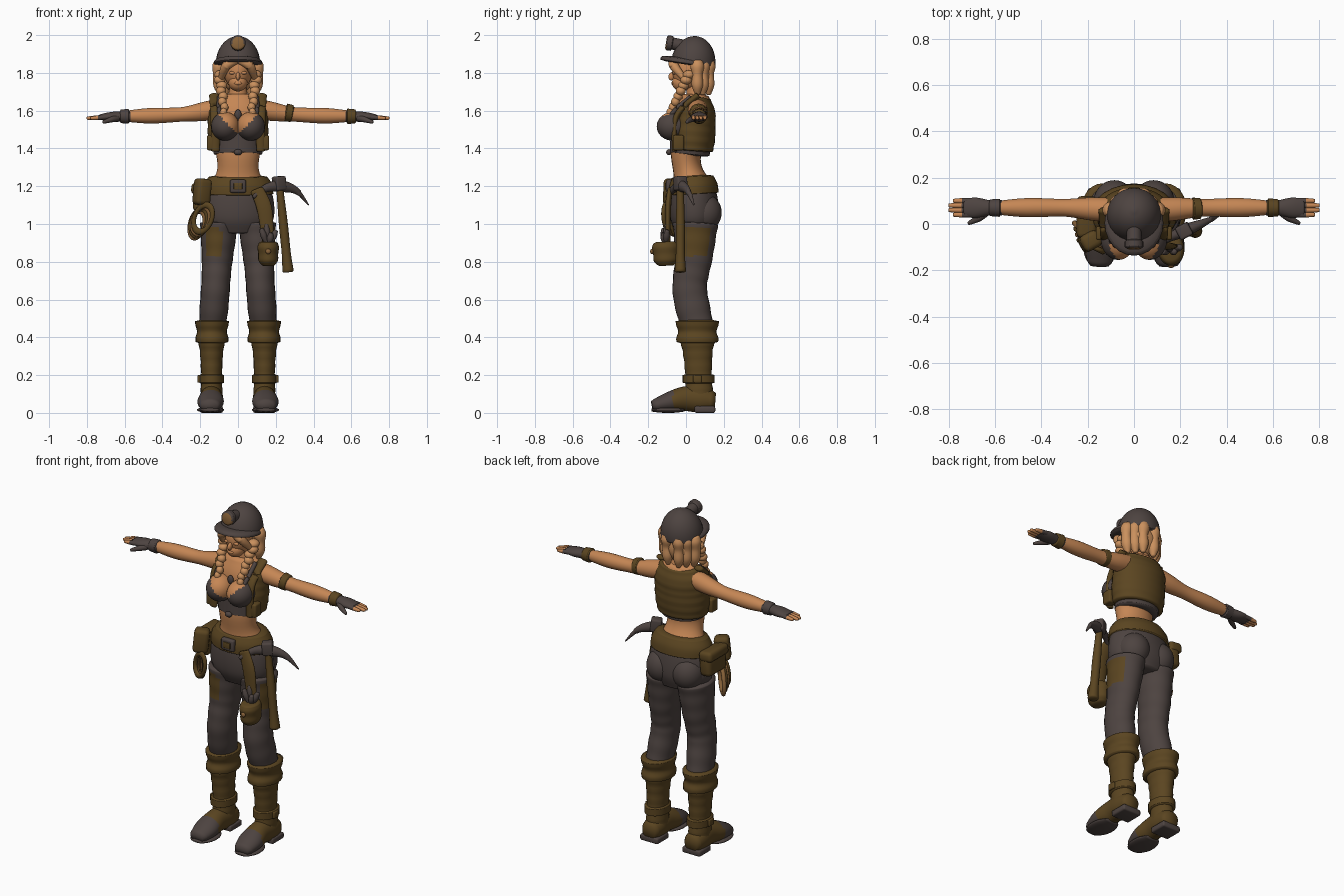
import bpy, bmesh
from math import cos, sin, pi, sqrt
from mathutils import Vector, Matrix, Euler

cube = bpy.data.objects.get("Cube")
if cube:
    bpy.data.objects.remove(cube, do_unlink=True)


def material(name, red, green, blue):
    mat = bpy.data.materials.new(name)
    mat.use_nodes = True
    mat.diffuse_color = (red, green, blue, 1)
    mat.node_tree.nodes["Principled BSDF"].inputs["Base Color"].default_value = mat.diffuse_color
    return mat


skin = material("skin", .56, .24, .09)
hair = material("hair", .59, .28, .11)
charcoal = material("charcoal_cloth", .075, .057, .052)
leather = material("brown_leather", .105, .06, .015)
tan = material("tan_rope", .24, .12, .04)


def finish(name, bm, mats, rule=None):
    """Turn a bmesh into a smooth object; the rule picks the second colour."""
    bmesh.ops.recalc_face_normals(bm, faces=bm.faces)
    for face in bm.faces:
        face.smooth = True
        if rule:
            face.material_index = int(rule(face.calc_center_median()))
    mesh = bpy.data.meshes.new(name)
    bm.to_mesh(mesh)
    bm.free()
    for mat in mats if isinstance(mats, tuple) else (mats,):
        mesh.materials.append(mat)
    obj = bpy.data.objects.new(name, mesh)
    bpy.context.collection.objects.link(obj)
    return obj


def sample(values, t):
    """Smooth curve through evenly spaced values, for t from start to end."""
    last = len(values) - 1
    t = min(max(t, 0), 1) * last
    i = max(min(int(t), last - 1), 0)
    t -= i
    before, a, b, after = (values[min(max(i + k, 0), last)] for k in (-1, 0, 1, 2))
    return a + (b - before + (before * 2 - a * 5 + b * 4 - after
                              + ((a - b) * 3 + after - before) * t) * t) * t / 2


def loft(name, path, radii, mats, rule=None, flat=(1,), gap=0, folds=0, cap=.006, sides=24, steps=24):
    """Sweep an ellipse along a path; gap leaves the front open."""
    path = [Vector(p) for p in path]
    bm, loops = bmesh.new(), []
    for i in range(-1, steps + 2):
        t = min(max(i / steps, 0), 1)
        along = (sample(path, t + .01) - sample(path, t - .01)).normalized()
        across = (Vector((0, 1, 0)) if abs(along.z) > .7 else Vector((0, 0, 1))).cross(along).normalized()
        deep = along.cross(across)
        centre, radius = sample(path, t), sample(radii, t) * (1 + folds * sin(t * 40))
        if i in (-1, steps + 1):
            centre, radius = centre + along * (cap if i > 0 else -cap), radius * .75
        depth = radius * sample(flat, t)
        angles = [gap - pi / 2 + k / sides * 2 * (pi - gap) for k in range(sides + bool(gap))]
        loops.append([bm.verts.new(centre + across * radius * cos(w) + deep * depth * sin(w))
                      for w in angles])
    for low, high in zip(loops, loops[1:]):
        for k in range(sides):
            j = (k + 1) % len(low)
            bm.faces.new((low[k], low[j], high[j], high[k]))
    if not gap:
        bm.faces.new(loops[0])
        bm.faces.new(loops[-1])
    return finish(name, bm, mats, rule)


def ball(name, place, size, mats, rule=None, rot=(0, 0, 0)):
    bm = bmesh.new()
    bmesh.ops.create_uvsphere(bm, u_segments=32, v_segments=24, radius=1)
    bm.transform(Matrix.LocRotScale(Vector(place), Euler(rot), Vector(size)))
    return finish(name, bm, mats, rule)


def box(name, place, size, mat, rot=(0, 0, 0), bevel=.01):
    bm = bmesh.new()
    bmesh.ops.create_cube(bm, size=1)
    bm.transform(Matrix.Diagonal((*size, 1)))
    bmesh.ops.bevel(bm, geom=bm.edges[:], offset=bevel, segments=3, profile=.5, affect='EDGES')
    bm.transform(Matrix.LocRotScale(Vector(place), Euler(rot), None))
    return finish(name, bm, mat)


def both(make, name, place, *args, **options):
    """Make a left part and its mirrored right twin."""
    for prefix, sign in (("left_", 1), ("right_", -1)):
        def flip(p):
            return (sign * p[0], p[1], p[2])
        spot = [flip(p) for p in place] if isinstance(place, list) else flip(place)
        make(prefix + name, spot, *args, **options)


# Torso and top
loft("torso", [(0, .03, 1.2), (0, 0, 1.36), (0, .04, 1.52), (0, .05, 1.68)],
     [.15, .11, .12, .14, .15, .1], skin, flat=(.7,))
loft("neck", [(0, .055, 1.65), (0, .04, 1.8)], [.06, .045, .045], skin)
loft("top_band", [(0, .02, 1.37), (0, .03, 1.47)], [.128, .138], charcoal, flat=(.82,))
ball("band_knot", (0, -.09, 1.38), (.022, .015, .016), charcoal)
ball("pendant", (0, -.07, 1.58), (.018, .012, .026), charcoal)
both(ball, "bust", (.068, -.07, 1.517), (.074, .085, .076), (charcoal, skin),
     lambda c: c.z - 1.475 > abs(c.x))
both(loft, "top_strap", [(.09, -.09, 1.56), (.1, -.05, 1.61), (.1, .02, 1.67)], [.012], charcoal)

# Open vest
vest = loft("vest", [(0, .03, 1.39), (0, .04, 1.54), (0, .06, 1.67)], [.15, .16, .16, .155, .12],
            leather, flat=(.75, .75, .7, .6), gap=.85, folds=.01)
vest.modifiers.new("thickness", 'SOLIDIFY').thickness = .012
both(loft, "vest_edge", [(.12, -.06, 1.39), (.12, -.05, 1.57), (.125, .06, 1.68)], [.023, .028],
     leather, flat=(.6,))
both(box, "vest_pocket", (.14, -.04, 1.43), (.05, .06, .08), leather)

# Hips, belt and trousers
loft("hips", [(0, .05, .96), (0, .035, 1.22)], [.15, .19, .185, .15], charcoal, flat=(.68,))
both(ball, "buttock", (.085, .095, 1.06), (.09, .094, .1), charcoal)
loft("belt", [(0, .04, 1.16), (0, .035, 1.25)], [.187, .182, .155], leather, flat=(.71,))
box("belt_buckle", (0, -.09, 1.2), (.085, .03, .07), charcoal)
box("buckle_plate", (0, -.106, 1.2), (.045, .009, .035), leather, bevel=.003)
both(loft, "trouser_leg", [(.1, .05, 1), (.11, .04, .82), (.12, .02, .65), (.135, .06, .46)],
     [.1, .09, .08, .076, .076, .07], (charcoal, leather), flat=(1.2,), folds=.012, steps=48,
     rule=lambda c: .83 < c.z < .98 and (-.17 < c.x < -.09 and c.y < .03 or c.x > .17))

# Boots
both(loft, "boot_shaft", [(.14, .07, .08), (.14, .06, .4)], [.06, .055, .06, .075], leather,
     flat=(1.28,), folds=.02)
both(loft, "boot_cuff", [(.138, .06, .375), (.138, .06, .485)], [.086, .087, .079, .087, .09],
     leather, flat=(1.28,))
both(loft, "ankle_strap", [(.14, .067, .16), (.14, .067, .2)], [.066], leather, flat=(1.28,))
both(box, "strap_buckle", (.205, .06, .18), (.02, .045, .04), leather, bevel=.006)
both(loft, "boot_foot", [(.14, .135, .065), (.142, 0, .075), (.148, -.16, .04)],
     [.055, .062, .06, .07, .055], (leather, charcoal), lambda c: c.y < -.07,
     flat=(1, 1.15, 1.1, .75, .65), cap=.02)
both(loft, "front_sole", [(.143, -.02, .016), (.148, -.17, .016)], [.05, .07, .07, .05], charcoal,
     flat=(.22,), cap=.012)
both(box, "heel", (.14, .1, .018), (.12, .11, .036), charcoal)

# Arms and fingerless gloves
both(loft, "arm", [(.1, .06, 1.61), (.3, .07, 1.58), (.6, .07, 1.57)],
     [.053, .05, .038, .041, .028], skin)
both(loft, "glove", [(.57, .07, 1.57), (.73, .07, 1.566)], [.033, .032, .044, .037], charcoal,
     flat=(.95, .85, .55, .4))
loft("left_glove_cuff", [(.58, .07, 1.57), (.62, .07, 1.57)], [.041, .037], leather)
loft("right_glove_cuff", [(-.58, .07, 1.57), (-.62, .07, 1.57)], [.039, .036], charcoal)
for i in range(4):
    y, tip = .04 + .02 * i, .795 if i in (1, 2) else .775
    both(loft, f"finger_{i + 1}", [(.7, y, 1.566), (tip, y, 1.56)], [.012, .012, .009],
         (charcoal, skin), lambda c: abs(c.x) > .742, sides=12)
both(loft, "thumb", [(.64, .05, 1.56), (.67, .025, 1.553), (.71, .005, 1.54)], [.018, .015, .009],
     charcoal, sides=12)
loft("armband", [(.255, .066, 1.59), (.285, .067, 1.585)], [.048, .045], leather)

# Head and face
ball("head", (0, .02, 1.81), (.074, .093, .1), skin)
ball("jaw", (0, -.022, 1.748), (.05, .052, .046), skin)
ball("nose", (0, -.076, 1.782), (.012, .017, .022), skin, rot=(-.3, 0, 0))
ball("lips", (0, -.07, 1.745), (.02, .008, .009), skin)
both(ball, "eyelid", (.03, -.062, 1.8), (.017, .009, .009), skin)

# Hair with fringe, back locks and two braids
ball("back_hair", (0, .075, 1.79), (.1, .064, .09), hair)
both(loft, "fringe", [(0, -.06, 1.87), (.06, -.065, 1.84), (.09, -.01, 1.77)], [.02, .025, .015], hair)
for i in range(3):
    x, y = .035 + .03 * i, .12 - .03 * i
    both(loft, f"back_lock_{i + 1}", [(x, y, 1.86), (x * 1.1, y, 1.79), (x, y, 1.69)],
         [.03, .036, .027, .03, .014], hair)
for i in range(8):
    t = i / 7
    thick = .032 - .013 * t
    both(ball, f"braid_bead_{i + 1}", (.093 - .025 * t + .008 * (i % 2), .015 - .1 * t, 1.79 - .2 * t),
         (thick, thick, .024), hair)

# Miner's helmet with lamp
loft("helmet_dome", [(0, .038, 1.85), (0, .058, 1.993)],
     [.117 * sqrt(1 - sample([0, .995], i / 24) ** 2) for i in range(25)], charcoal, cap=.001)
loft("helmet_brim", [(0, .004, 1.85), (0, .007, 1.87)], [.127, .126, .118], charcoal, flat=(1.12,))
loft("helmet_lamp", [(0, -.02, 1.945), (0, -.08, 1.957)], [.032], charcoal)
loft("lamp_rim", [(0, -.075, 1.956), (0, -.1, 1.96)], [.04], (charcoal, tan), lambda c: c.y < -.104)

# Pickaxe hung on the left hip
loft("pickaxe_handle", [(.217, -.03, 1.23), (.265, -.03, .75)], [.018, .02, .024, .024, .03], leather)
loft("pickaxe_head", [(.085, -.1, 1.145), (.15, -.06, 1.19), (.23, -.025, 1.2), (.31, .01, 1.175),
                      (.37, .04, 1.105)], [.009, .018, .026, .015, .004], charcoal, flat=(1.2,))
box("pickaxe_socket", (.218, -.03, 1.215), (.06, .06, .075), charcoal, (0, -.1, .5))

# Tool pouch on the left thigh
loft("hanging_strap", [(.1, -.085, 1.18), (.14, -.095, 1.08), (.16, -.095, .9)], [.035, .04, .03],
     leather, flat=(.4,))
loft("tool_pouch", [(.16, -.105, .785), (.16, -.11, .9)], [.038, .052, .053, .057, .05],
     leather, flat=(1.25,))
ball("pouch_button", (.16, -.18, .855), (.014, .01, .014), tan)
for i in range(4):
    x, y, z = .125 + .025 * i, -.12 + .02 * (i % 2), .97 + .03 * sin(i * 2)
    loft(f"pouch_tool_{i + 1}", [(.16, -.11, .87), (x, y, z)], [.009, .01, .017, .012], charcoal)

# Hip bags and rope coil on the right
box("hip_bag", (-.198, .03, 1.135), (.075, .17, .14), leather, (0, .08, 0), bevel=.025)
box("hip_bag_flap", (-.205, .03, 1.185), (.085, .18, .06), leather, (0, .1, 0), bevel=.02)
box("front_bag", (-.19, -.075, 1.17), (.085, .075, .14), leather, (0, .1, .5), bevel=.022)
for i in range(4):
    shift = .01 * i
    bpy.ops.mesh.primitive_torus_add(
        location=(-.185 - shift, -.095 + shift * 2, 1.03 - shift), major_radius=.05, minor_radius=.012,
        rotation=(pi / 2, .45, -.45 - shift * 10), major_segments=32, minor_segments=10)
    rope = bpy.context.object
    rope.name, rope.scale.y = f"rope_coil_{i + 1}", 1.5
    rope.data.materials.append(tan if i % 2 else leather)
    bpy.ops.object.shade_smooth()
